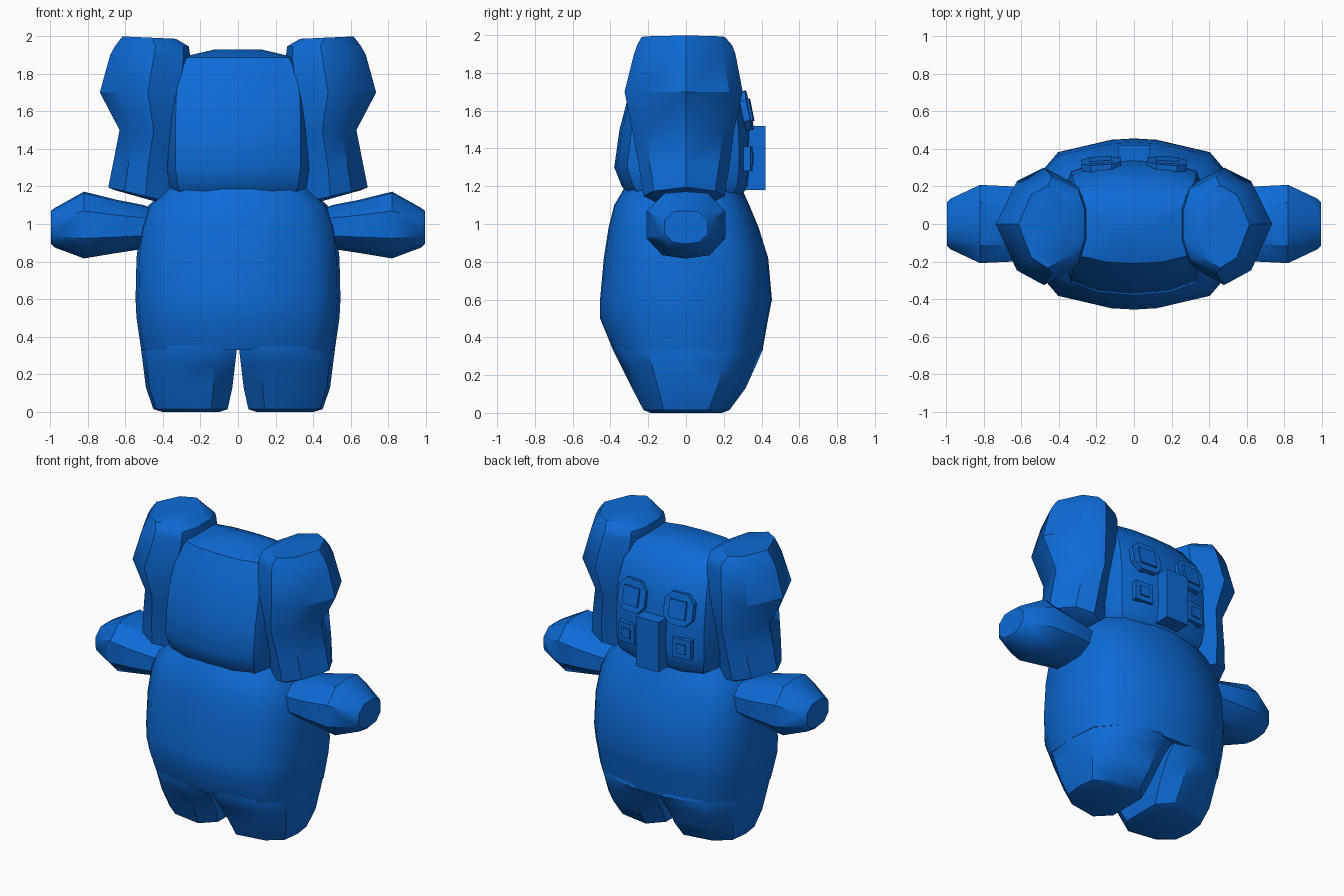
import bpy, bmesh, math
from mathutils import Matrix

if "Cube" in bpy.data.objects:
    bpy.data.objects.remove(bpy.data.objects["Cube"])

blue = bpy.data.materials.new("toy blue")
blue.diffuse_color = (0.004, 0.147, 0.68, 1)
blue.use_nodes = True
blue.node_tree.nodes["Principled BSDF"].inputs["Base Color"].default_value = blue.diffuse_color


def finish(name, bm, angle=38):
    bmesh.ops.recalc_face_normals(bm, faces=bm.faces)
    me = bpy.data.meshes.new(name)
    bm.to_mesh(me)
    bm.free()
    me.materials.append(blue)
    ob = bpy.data.objects.new(name, me)
    bpy.context.collection.objects.link(ob)
    bpy.ops.object.select_all(action='DESELECT')
    ob.select_set(True)
    bpy.context.view_layer.objects.active = ob
    bpy.ops.object.shade_smooth_by_angle(angle=math.radians(angle))
    return ob


def loft(name, rings, side=1, angle=38):
    """Skin a stack of closed rings; side = -1 mirrors across x."""
    bm = bmesh.new()
    vs = [[bm.verts.new((x * side, y, z)) for x, y, z in r] for r in rings]
    n = len(rings[0])
    for a, b in zip(vs, vs[1:]):
        for i in range(n):
            j = (i + 1) % n
            bm.faces.new((a[i], a[j], b[j], b[i]))
    bm.faces.new(vs[0][::-1])
    bm.faces.new(vs[-1])
    return finish(name, bm, angle)


def section(quarter, z, w, front, back):
    """Ring from a quarter profile (x, y from the middle to the side)."""
    right = [(x, y) for x, y in quarter] + [(1, 0)] + [(x, -y) for x, y in quarter[::-1]]
    left = [(-x, y) for x, y in right[::-1] if x > 0]
    return [(x * w, y * (back if y > 0 else front), z) for x, y in right + left]


# Torso: z, half width, front depth, back depth
torso_q = [(0, 1.0), (.22, .985), (.74, .84), (.97, .52)]
torso = [(.33, .515, .385, .405), (.5, .54, .455, .435), (.6, .545, .455, .455),
         (.82, .54, .435, .435), (.98, .52, .41, .385), (1.1, .475, .38, .335),
         (1.2, .36, .32, .29)]
loft("torso", [section(torso_q, *t) for t in torso])

# Head: nearly square block with bulging front and arched top
head_q = [(0, 1.0), (.5, .96), (.88, .82), (1, .5)]
head = [(1.16, .345, .31, .30), (1.2, .365, .34, .33), (1.3, .378, .38, .342),
        (1.5, .378, .352, .34), (1.66, .375, .31, .315), (1.78, .36, .262, .265),
        (1.885, .31, .21, .175), (1.927, .13, .08, .07)]
loft("head", [section(head_q, *h) for h in head], angle=35)


def leg_ring(z, xi, xo, front, back, r):
    """r rounds the inner corner of the leg."""
    w = xo - xi
    half = [(xi, 1 - .5 * r), (xi + .22 * w, 1), (xi + .72 * w, .86), (xi + .96 * w, .52)]
    pts = half + [(xo, 0)] + [(x, -y) for x, y in half[::-1]]
    return [(x, y * (back if y > 0 else front), z) for x, y in pts]


legs = [leg_ring(0.0, .10, .40, .19, .19, .8), leg_ring(.015, .055, .45, .225, .23, .8),
        leg_ring(.13, .03, .49, .285, .315, .65), leg_ring(.25, .016, .505, .345, .37, .4),
        leg_ring(.335, .006, .516, .387, .407, .15), leg_ring(.42, 0, .5, .39, .38, .1)]

# Ears: z outer, z inner, x inner, x outer, front, back
ears = [(1.18, 1.10, .37, .655, .20, .18), (1.195, 1.11, .33, .69, .225, .205),
        (1.32, 1.3, .325, .665, .25, .23), (1.5, 1.5, .30, .63, .285, .255),
        (1.7, 1.7, .27, .735, .325, .30), (1.9, 1.9, .255, .68, .275, .262),
        (1.945, 1.945, .262, .655, .26, .245), (1.998, 1.985, .33, .615, .235, .205)]


def ear_ring(zo, zi, xi, xo, front, back):
    prof = [(1, 0), (.76, .76), (.45, 1), (.08, .7), (0, .3),
            (0, -.3), (.08, -.7), (.45, -1), (.76, -.76)]
    return [(xi + u * (xo - xi), y * (back if y > 0 else front), zi + u * (zo - zi))
            for u, y in prof]


# Arms: x, half depth, bottom z, top z
arms = [(.40, .16, .88, 1.06), (.5, .185, .868, 1.10), (.65, .20, .845, 1.13),
        (.82, .208, .817, 1.172), (.975, .135, .875, 1.085), (.995, .115, .895, 1.07)]


def arm_ring(x, d, lo, hi):
    prof = [(1, .42), (.55, .95), (0, 1), (-.55, .95), (-1, .42),
            (-1, -.4), (-.6, -.9), (0, -1), (.6, -.9), (1, -.4)]
    return [(x, d * u, (lo + hi) / 2 + v * (hi - lo) / 2) for u, v in prof]


def plate(name, x, y, z, size, thick, tilt=0, cut=0, yaw=0):
    """Square or corner-cut plate facing the back."""
    h = size / 2
    c = h - cut
    if cut:
        pts = [(h, c), (c, h), (-c, h), (-h, c), (-h, -c), (-c, -h), (c, -h), (h, -c)]
    else:
        pts = [(h, h), (-h, h), (-h, -h), (h, -h)]
    bm = bmesh.new()
    rows = [[bm.verts.new((a, d, b)) for a, b in pts] for d in (-thick, thick)]
    n = len(pts)
    for i in range(n):
        j = (i + 1) % n
        bm.faces.new((rows[0][i], rows[0][j], rows[1][j], rows[1][i]))
    bm.faces.new(rows[0])
    bm.faces.new(rows[1])
    turn = Matrix.Rotation(yaw, 4, 'Z') @ Matrix.Rotation(tilt, 4, 'X')
    bm.transform(Matrix.Translation((x, y, z)) @ turn)
    return finish(name, bm, 20)


for side, tag in ((1, "right"), (-1, "left")):
    loft(tag + "_leg", legs, side)
    loft(tag + "_ear", [ear_ring(*e) for e in ears], side, 36)
    loft(tag + "_arm", [arm_ring(*a) for a in arms], side, 36)
    # Eyes and cheeks, each with a raised centre
    plate(tag + "_eye", side * .175, .318, 1.60, .21, .018, .2, .05, -side * .06)
    plate(tag + "_pupil", side * .175, .324, 1.60, .12, .024, .2, 0, -side * .06)
    plate(tag + "_cheek", side * .205, .328, 1.345, .13, .018, 0, 0, -side * .08)
    plate(tag + "_cheek_centre", side * .205, .332, 1.345, .065, .024, 0, 0, -side * .08)

# Nose block
bm = bmesh.new()
bmesh.ops.create_cube(bm, size=1)
bm.transform(Matrix.Translation((0, .365, 1.35)) @ Matrix.Diagonal((.17, .11, .34, 1)))
finish("nose", bm, 20)
